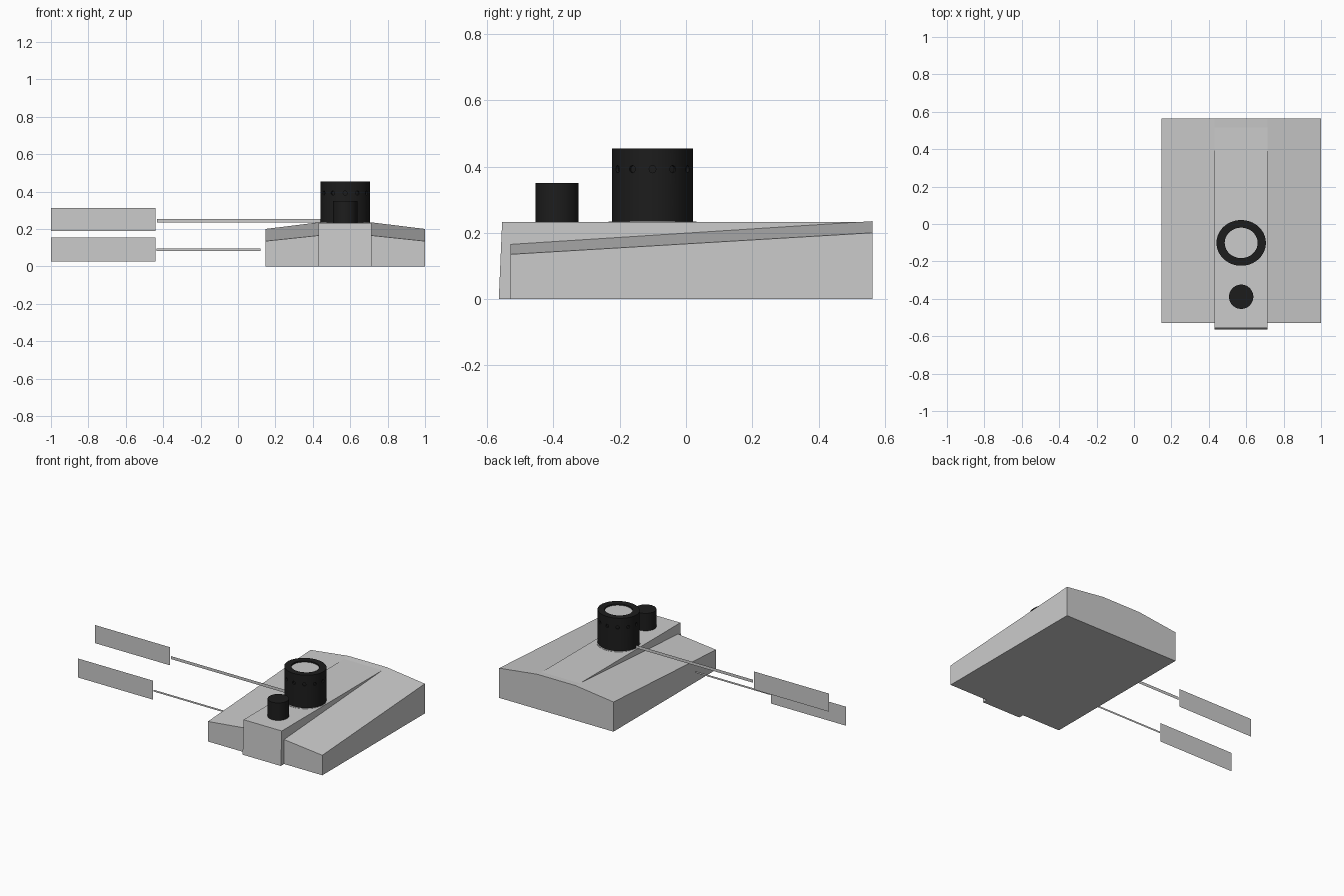
import bpy, bmesh, math
from mathutils import Matrix

if "Cube" in bpy.data.objects:
    bpy.data.objects.remove(bpy.data.objects["Cube"])

CX = 0.573  # centre line of the device

black = bpy.data.materials.new("black_plastic")
black.diffuse_color = (0.012, 0.012, 0.012, 1)
black.use_nodes = True
black.node_tree.nodes["Principled BSDF"].inputs["Base Color"].default_value = black.diffuse_color


def finish(name, bm, mat=None, smooth=False):
    bmesh.ops.recalc_face_normals(bm, faces=bm.faces)
    me = bpy.data.meshes.new(name)
    bm.to_mesh(me)
    bm.free()
    ob = bpy.data.objects.new(name, me)
    bpy.context.collection.objects.link(ob)
    if mat:
        me.materials.append(mat)
    if smooth:
        bpy.ops.object.select_all(action='DESELECT')
        ob.select_set(True)
        bpy.context.view_layer.objects.active = ob
        bpy.ops.object.shade_smooth_by_angle(angle=math.radians(35))
    return ob


def loft(name, front, back):
    """Solid between two matching 3D outlines."""
    bm = bmesh.new()
    a = [bm.verts.new(p) for p in front]
    b = [bm.verts.new(p) for p in back]
    bm.faces.new(a)
    bm.faces.new(b)
    n = len(a)
    for i in range(n):
        j = (i + 1) % n
        bm.faces.new((a[i], a[j], b[j], b[i]))
    return finish(name, bm)


def lathe(name, profile, y, sy=1.0, mat=None, seg=64):
    """Closed turned shape; profile is (radius, z) from axis to axis."""
    bm = bmesh.new()
    vs = [bm.verts.new((r, 0, z)) for r, z in profile]
    edges = [bm.edges.new(e) for e in zip(vs, vs[1:])]
    bmesh.ops.spin(bm, geom=vs + edges, cent=(0, 0, 0), axis=(0, 0, 1),
                   angle=math.tau, steps=seg)
    bmesh.ops.remove_doubles(bm, verts=bm.verts, dist=1e-5)
    bm.transform(Matrix.Translation((CX, y, 0)) @ Matrix.Diagonal((1, sy, 1, 1)))
    return finish(name, bm, mat, True)


def panel(name, x0, x1, z0, z1, y):
    """Flat upright sheet."""
    bm = bmesh.new()
    bm.faces.new([bm.verts.new(p) for p in
                  ((x0, y, z0), (x1, y, z0), (x1, y, z1), (x0, y, z1))])
    return finish(name, bm)


# Sloping base body with a raised middle
def section(y, outer, inner):
    return [(0.147, y, 0), (0.147, y, outer), (0.43, y, inner),
            (0.715, y, inner), (1.0, y, outer), (1.0, y, 0)]


loft("base_body", section(-0.53, 0.135, 0.165), section(0.563, 0.2, 0.235))

# Level centre spine with a slightly raked front
loft("base_spine",
     [(0.43, -0.565, 0), (0.715, -0.565, 0), (0.715, -0.555, 0.232), (0.43, -0.555, 0.232)],
     [(0.43, 0.561, 0), (0.715, 0.561, 0), (0.715, 0.561, 0.232), (0.43, 0.561, 0.232)])

# Illuminator: seat ring, recessed housing, lens
IY = -0.101
lathe("illuminator_seat", [(0, 0.22), (0.133, 0.22), (0.133, 0.2335), (0, 0.2335)], IY)
housing = lathe("illuminator_housing",
                [(0, 0.225), (0.132, 0.225), (0.132, 0.455), (0.088, 0.455),
                 (0.088, 0.43), (0, 0.43)], IY, 0.925, black)
lathe("illuminator_lens", [(0, 0.425), (0.0885, 0.425), (0.0885, 0.446), (0, 0.446)],
      IY, 0.925)

# Ring of shallow holes near the housing top
bm = bmesh.new()
for i in range(12):
    m = (Matrix.Translation((CX, IY, 0.392)) @ Matrix.Diagonal((1, 0.925, 1, 1))
         @ Matrix.Rotation(i * math.tau / 12, 4, 'Z')
         @ Matrix.Translation((0.132, 0, 0)) @ Matrix.Rotation(math.pi / 2, 4, 'Y'))
    bmesh.ops.create_cone(bm, cap_ends=True, segments=16, radius1=0.011,
                          radius2=0.011, depth=0.02, matrix=m)
cutter = finish("hole_cutter", bm)
cutter.hide_render = True
cutter.hide_viewport = True
mod = housing.modifiers.new("holes", 'BOOLEAN')
mod.operation = 'DIFFERENCE'
mod.object = cutter

# Front control knob
lathe("control_knob", [(0, 0.225), (0.065, 0.225), (0.065, 0.35), (0, 0.35)],
      -0.389, 1.0, black)

# Blank callout plates with pointer strips
panel("upper_plate", -1, -0.44, 0.19, 0.312, -0.095)
panel("upper_pointer", -0.432, 0.445, 0.234, 0.254, -0.095)
panel("lower_plate", -1, -0.44, 0.027, 0.155, -0.275)
panel("lower_pointer", -0.437, 0.12, 0.083, 0.095, -0.275)
